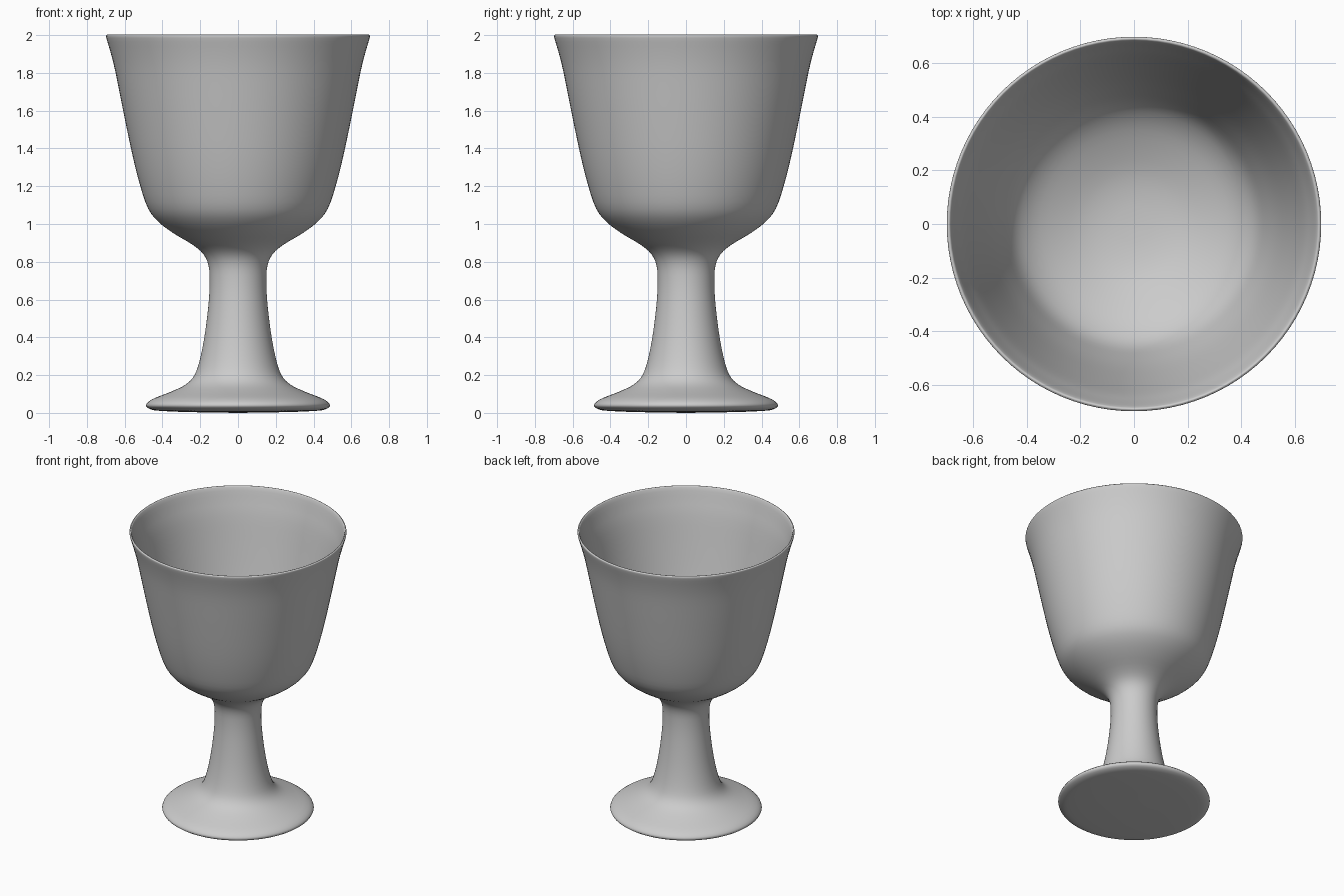
import bpy, bmesh, math
from mathutils import Vector

if "Cube" in bpy.data.objects:
    bpy.data.objects.remove(bpy.data.objects["Cube"])

SIDES = 96

# Profiles as (radius, height)
foot = [(0.0, 0.0), (0.25, 0.004), (0.40, 0.01), (0.46, 0.018), (0.488, 0.04)]
outside = [(0.488, 0.04), (0.455, 0.072), (0.36, 0.11), (0.285, 0.145), (0.24, 0.185),
           (0.212, 0.245), (0.187, 0.35), (0.168, 0.47), (0.154, 0.6), (0.15, 0.7),
           (0.156, 0.78), (0.183, 0.84), (0.24, 0.89), (0.34, 0.95), (0.42, 1.01),
           (0.475, 1.08), (0.517, 1.2), (0.56, 1.37), (0.61, 1.61), (0.65, 1.81),
           (0.675, 1.91), (0.697, 1.985), (0.696, 2.0)]
inside = [(0.696, 2.0), (0.684, 1.995), (0.66, 1.91), (0.633, 1.81), (0.592, 1.61),
          (0.54, 1.37), (0.495, 1.21), (0.455, 1.10), (0.40, 1.035), (0.32, 0.985),
          (0.20, 0.935), (0.10, 0.915), (0.0, 0.91)]


def smooth_line(points, steps=3):
    """Catmull-Rom curve through the points."""
    p = [Vector(q) for q in points]
    p = [2 * p[0] - p[1]] + p + [2 * p[-1] - p[-2]]
    out = []
    for a, b, c, d in zip(p, p[1:], p[2:], p[3:]):
        for i in range(steps):
            t = i / steps
            out.append(0.5 * (2 * b + (c - a) * t + (2 * a - 5 * b + 4 * c - d) * t * t
                              + (3 * b - a - 3 * c + d) * t ** 3))
    return out + [p[-2]]


def lathe(name, profile):
    bm = bmesh.new()
    verts = [bm.verts.new((r, 0, z)) for r, z in profile]
    edges = [bm.edges.new(pair) for pair in zip(verts, verts[1:])]
    bmesh.ops.spin(bm, geom=verts + edges, cent=(0, 0, 0), axis=(0, 0, 1),
                   angle=math.tau, steps=SIDES, use_merge=False)
    bmesh.ops.remove_doubles(bm, verts=bm.verts, dist=0.0005)
    bmesh.ops.recalc_face_normals(bm, faces=bm.faces)
    for f in bm.faces:
        f.smooth = True
    mesh = bpy.data.meshes.new(name)
    bm.to_mesh(mesh)
    bm.free()
    obj = bpy.data.objects.new(name, mesh)
    bpy.context.collection.objects.link(obj)
    return obj


# One continuous turned goblet: foot, stem, bowl and hollow
lathe("goblet", smooth_line(foot + outside[1:] + inside[1:]))
